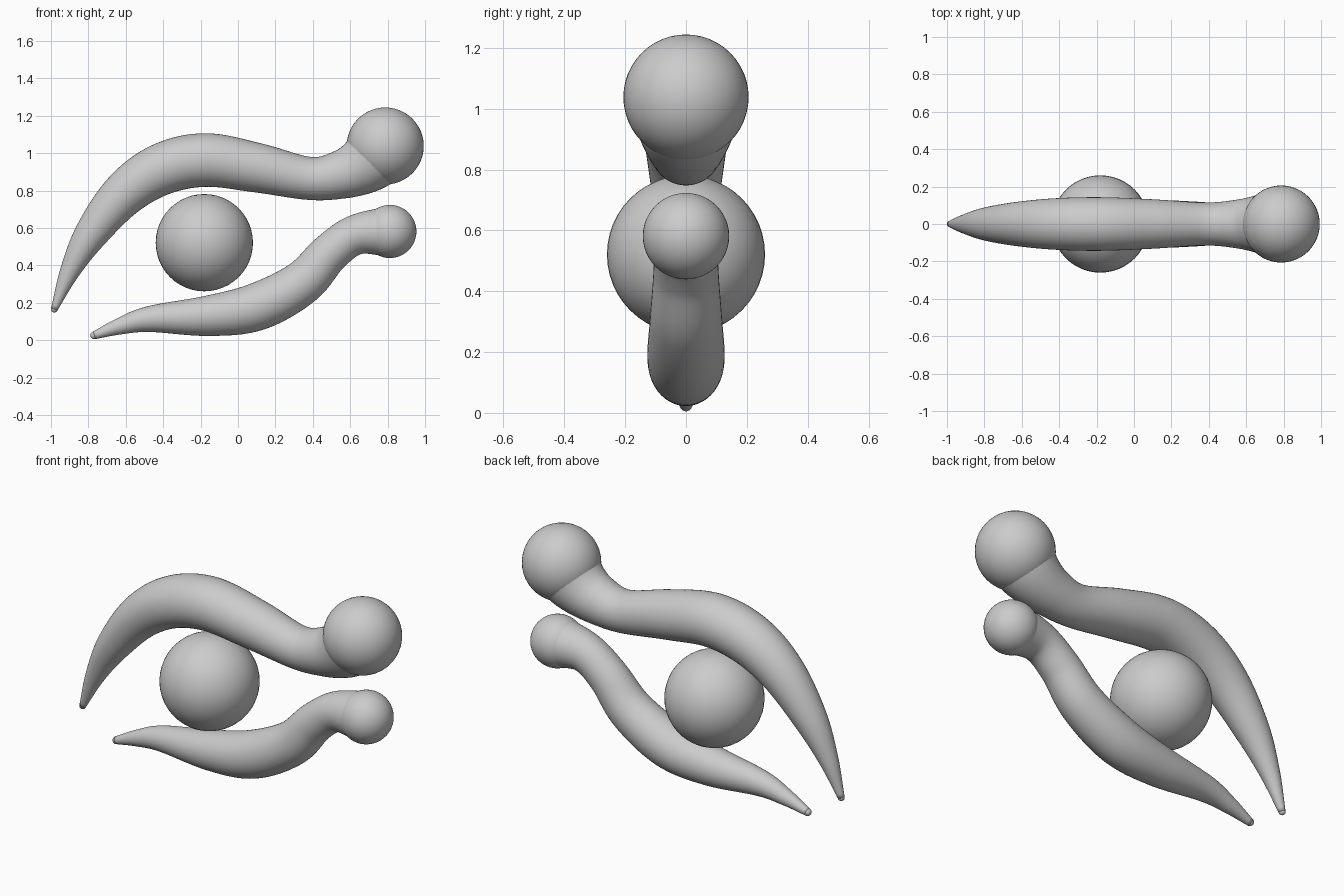
import bpy, bmesh, math
from mathutils import Vector, Matrix

if "Cube" in bpy.data.objects:
    bpy.data.objects.remove(bpy.data.objects["Cube"])

SIDES = 48


def catmull(pts, steps=10):
    """Smooth (x, z, radius) samples through the control points."""
    p = [Vector(q) for q in pts]
    p = [2 * p[0] - p[1]] + p + [2 * p[-1] - p[-2]]
    out = []
    for i in range(1, len(p) - 2):
        a, b, c, d = p[i - 1:i + 3]
        for s in range(steps):
            t = s / steps
            out.append(0.5 * (2 * b + (c - a) * t + (2 * a - 5 * b + 4 * c - d) * t * t
                              + (3 * b - a - 3 * c + d) * t ** 3))
    return out + [p[-2]]


def finish(name, bm):
    bmesh.ops.recalc_face_normals(bm, faces=bm.faces)
    for f in bm.faces:
        f.smooth = True
    mesh = bpy.data.meshes.new(name)
    bm.to_mesh(mesh)
    bm.free()
    bpy.context.collection.objects.link(bpy.data.objects.new(name, mesh))


def add_ball(bm, x, z, r):
    bmesh.ops.create_uvsphere(bm, u_segments=SIDES, v_segments=SIDES // 2, radius=r,
                              matrix=Matrix.Translation((x, 0, z)))


def lid(name, pts, ball):
    """Tapered tube with a rounded thin tip and a ball at the thick end."""
    bm = bmesh.new()
    path = catmull(pts)
    rings = []
    for i, q in enumerate(path):
        a, b = path[max(i - 1, 0)], path[min(i + 1, len(path) - 1)]
        n = Vector((a.y - b.y, 0, b.x - a.x)).normalized()
        c = Vector((q.x, 0, q.y))
        rings.append([bm.verts.new(c + q.z * (n * math.cos(t) + Vector((0, math.sin(t), 0))))
                      for t in (2 * math.pi * k / SIDES for k in range(SIDES))])
    for r0, r1 in zip(rings, rings[1:]):
        for k in range(SIDES):
            m = (k + 1) % SIDES
            bm.faces.new((r0[k], r0[m], r1[m], r1[k]))
    bm.faces.new(rings[0])
    bm.faces.new(rings[-1])
    add_ball(bm, *pts[0])
    add_ball(bm, *ball)
    finish(name, bm)


# Upper lid: x, z, radius along the centre line
lid("upper_lid", [(-0.982, 0.166, 0.018), (-0.9, 0.365, 0.053), (-0.785, 0.567, 0.09),
                  (-0.61, 0.78, 0.12), (-0.41, 0.913, 0.138), (-0.175, 0.963, 0.143),
                  (0.1, 0.922, 0.132), (0.38, 0.865, 0.115), (0.55, 0.885, 0.13),
                  (0.68, 0.942, 0.16), (0.785, 1.04, 0.198)],
    (0.787, 1.038, 0.206))

# Lower lid
lid("lower_lid", [(-0.768, 0.026, 0.021), (-0.63, 0.075, 0.045), (-0.47, 0.113, 0.07),
                  (-0.16, 0.13, 0.108), (0.1, 0.178, 0.127), (0.34, 0.305, 0.119),
                  (0.49, 0.465, 0.107), (0.63, 0.563, 0.107), (0.81, 0.582, 0.135)],
    (0.812, 0.581, 0.142))

# Eyeball
bm = bmesh.new()
add_ball(bm, -0.18, 0.521, 0.26)
finish("eyeball", bm)
